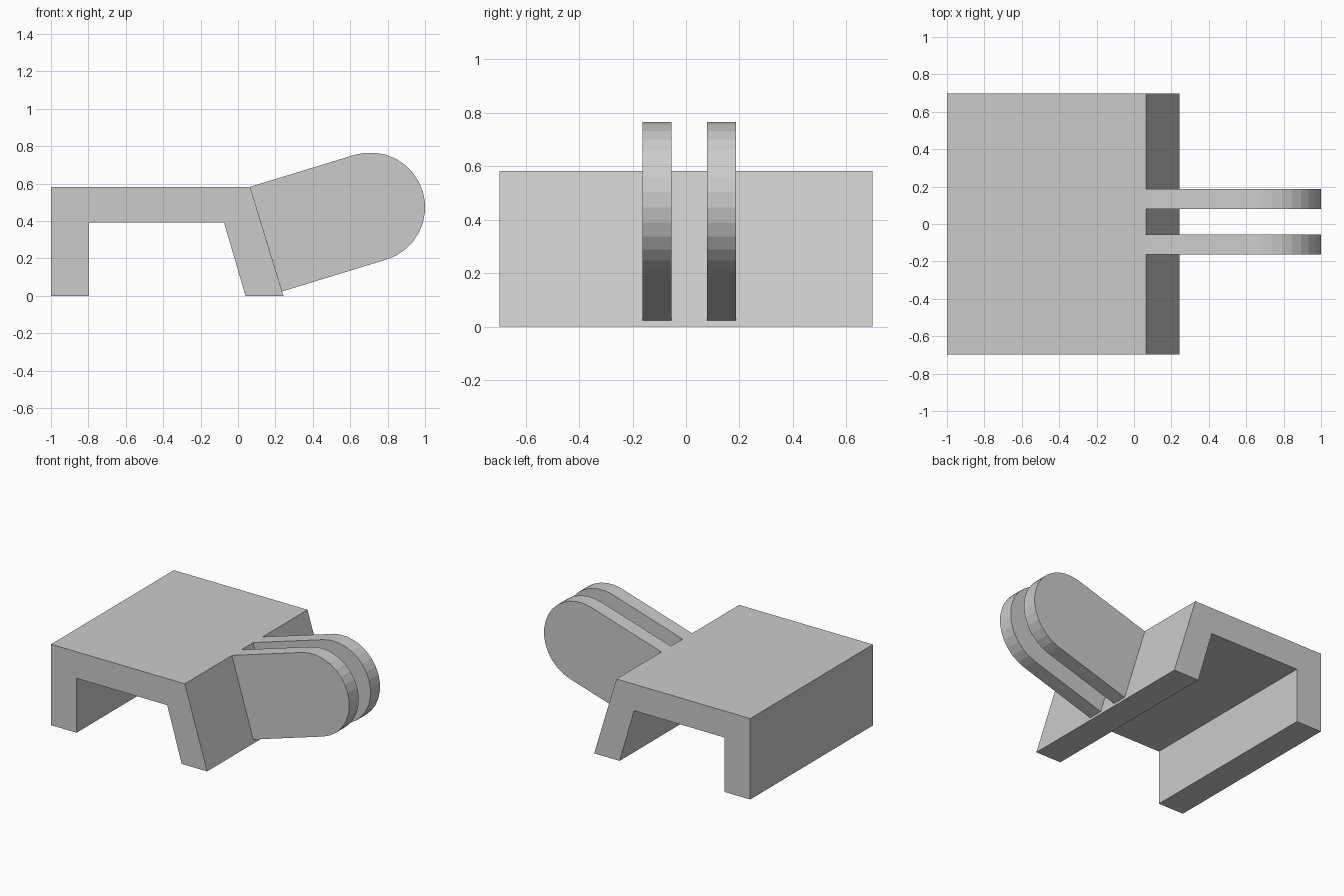
import bpy, bmesh, math

if "Cube" in bpy.data.objects:
    bpy.data.objects.remove(bpy.data.objects["Cube"])

grey = bpy.data.materials.new("light_grey")
grey.diffuse_color = (0.6, 0.6, 0.6, 1)
grey.use_nodes = True
grey.node_tree.nodes["Principled BSDF"].inputs["Base Color"].default_value = grey.diffuse_color


def extrude_profile(name, points, y0, y1):
    """Solid with an (x, z) profile running from y0 to y1."""
    bm = bmesh.new()
    face = bm.faces.new([bm.verts.new((x, y0, z)) for x, z in points])
    new = bmesh.ops.extrude_face_region(bm, geom=[face])["geom"]
    verts = [v for v in new if isinstance(v, bmesh.types.BMVert)]
    bmesh.ops.translate(bm, verts=verts, vec=(0, y1 - y0, 0))
    bmesh.ops.recalc_face_normals(bm, faces=bm.faces)
    mesh = bpy.data.meshes.new(name)
    bm.to_mesh(mesh)
    bm.free()
    mesh.materials.append(grey)
    obj = bpy.data.objects.new(name, mesh)
    bpy.context.collection.objects.link(obj)
    return obj


# Clip body: channel with one upright and one slanted leg
TOP = 0.583
extrude_profile("channel_body", [
    (-1, 0), (-0.797, 0), (-0.797, 0.392), (-0.075, 0.392),
    (0.04, 0), (0.243, 0), (0.065, TOP), (-1, TOP)], -0.698, 0.698)

# Rounded lugs standing square to the slanted leg
TILT = math.radians(17)
R, LENGTH, SEGMENTS = 0.2925, 0.583, 16
c, s = math.cos(TILT), math.sin(TILT)
base_x, base_z = 0.065 + R * s, TOP - R * c
cx, cz = base_x + LENGTH * c, base_z + LENGTH * s
lug = [(base_x - R * s, base_z + R * c), (base_x + R * s, base_z - R * c)]
for i in range(SEGMENTS + 1):
    a = TILT - math.pi / 2 + math.pi * i / SEGMENTS
    lug.append((cx + R * math.cos(a), cz + R * math.sin(a)))

for name, y0 in (("front_lug", -0.163), ("back_lug", 0.079)):
    extrude_profile(name, lug, y0, y0 + 0.108)
